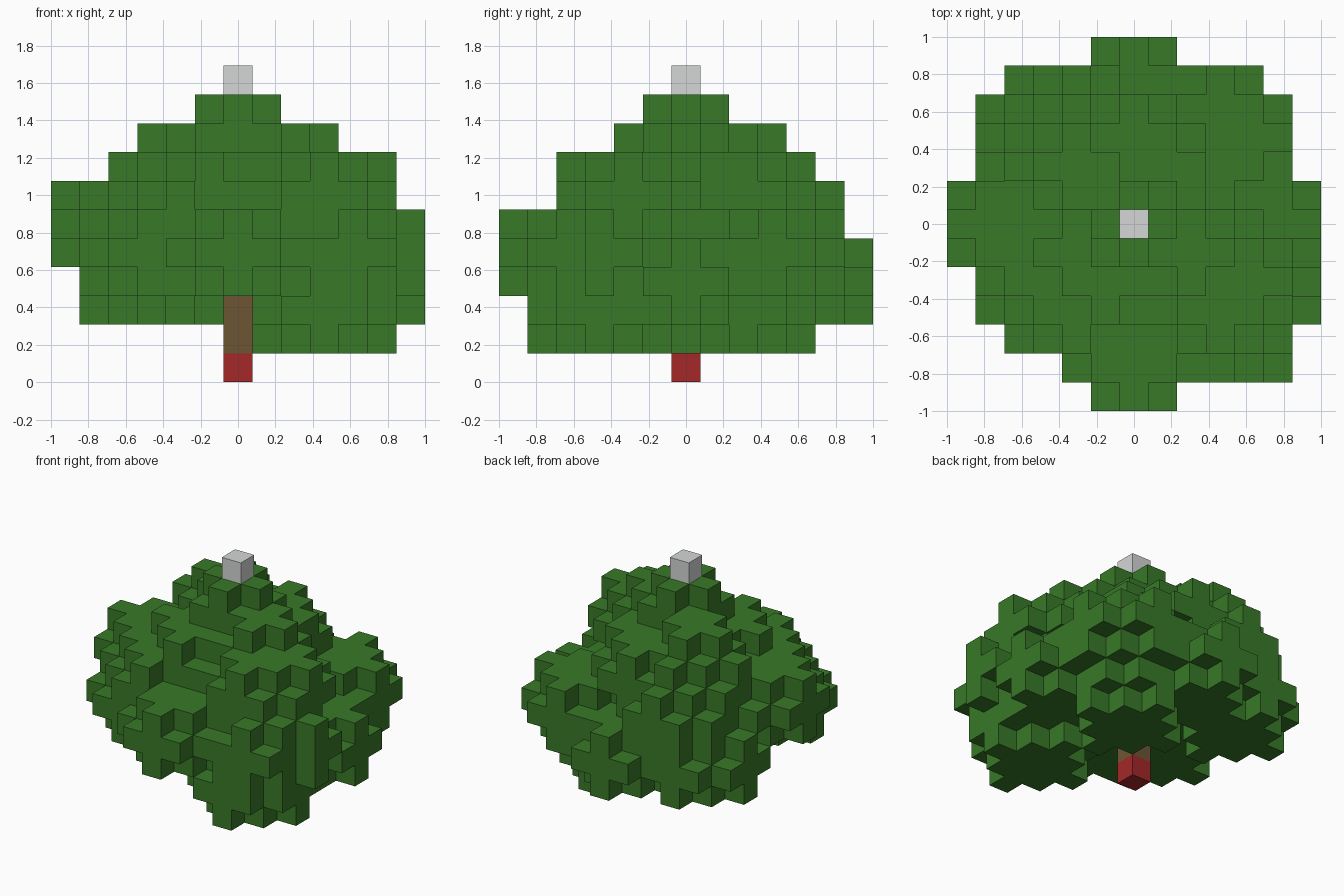
import bpy
import bmesh
from mathutils import Vector

cube = bpy.data.objects.get("Cube")
if cube:
    bpy.data.objects.remove(cube, do_unlink=True)

U = 2 / 13  # edge of one block


def material(name, color):
    m = bpy.data.materials.new(name)
    m.use_nodes = True
    m.diffuse_color = (*color, 1)
    m.node_tree.nodes["Principled BSDF"].inputs["Base Color"].default_value = (*color, 1)
    return m


green = material("leaf green", (0.040, 0.19, 0.021))
red = material("base red", (0.37, 0.021, 0.021))
brown = material("bark brown", (0.155, 0.092, 0.034))
grey = material("tip grey", (0.66, 0.68, 0.67))


def block_object(name, cells, mat):
    """Skin a set of grid cells with their outward faces only."""
    bm = bmesh.new()
    verts = {}

    def corner(p):
        key = tuple(round(c * 2) for c in p)
        if key not in verts:
            verts[key] = bm.verts.new(Vector(p) * U)
        return verts[key]

    for cell in sorted(cells):
        mid = Vector(cell) + Vector((0, 0, 0.5))
        for axis in range(3):
            for sign in (-1, 1):
                n = Vector((0, 0, 0))
                n[axis] = sign
                if tuple(int(c + d) for c, d in zip(cell, n)) in cells:
                    continue
                a = Vector((0, 0, 0))
                a[(axis + 1) % 3] = 0.5
                b = n.cross(a)
                c = mid + n * 0.5
                bm.faces.new([corner(c + o) for o in (a + b, b - a, -a - b, a - b)])
    mesh = bpy.data.meshes.new(name)
    bm.to_mesh(mesh)
    bm.free()
    mesh.materials.append(mat)
    obj = bpy.data.objects.new(name, mesh)
    bpy.context.collection.objects.link(obj)
    return obj


def disc(x, y, z, r2):
    """Cells of one flat layer within a squared radius."""
    return {(x + i, y + j, z) for i in range(-6, 7) for j in range(-6, 7)
            if i * i + j * j <= r2}


def cluster(x, y, z):
    """Leaf tuft: wide middle layer between two diamonds; z is the lowest layer."""
    return disc(x, y, z, 4) | disc(x, y, z + 1, 5) | disc(x, y, z + 2, 4)


# Leaf tufts as (x, y, lowest layer)
tufts = [
    # outer skirt
    (3, -3, 1), (2, 2, 1), (4, 0, 2), (4, -3, 3), (3, 3, 3), (0, 4, 2),
    (-3, 3, 2), (-4, 0, 4), (-3, -2, 3), (0, -4, 3),
    # upper ring
    (-2, 3, 4), (-2, -2, 4), (3, -2, 5), (0, 2, 5), (-2, 2, 5), (-1, -1, 5),
]
leaves = set()
for t in tufts:
    leaves |= cluster(*t)

# The front corner tuft is cut off where it strays too far from the trunk
leaves.add((5, -5, 4))
leaves.discard((6, -4, 4))

# Small crosses high on the crown
for x, y in ((-2, 2), (2, -1)):
    leaves |= disc(x, y, 8, 1)

# Inner mass that closes gaps between tufts, ending in the top cross
for layer, r2 in ((3, 9), (4, 13), (5, 10), (6, 8), (7, 5), (8, 2), (9, 1)):
    leaves |= disc(0, 0, layer, r2)

trunk = {(0, 0, k) for k in range(1, 9)}
block_object("foliage", leaves - trunk, green)
block_object("trunk_base", {(0, 0, 0)}, red)
block_object("trunk", trunk, brown)
block_object("tree_tip", {(0, 0, 10)}, grey)
